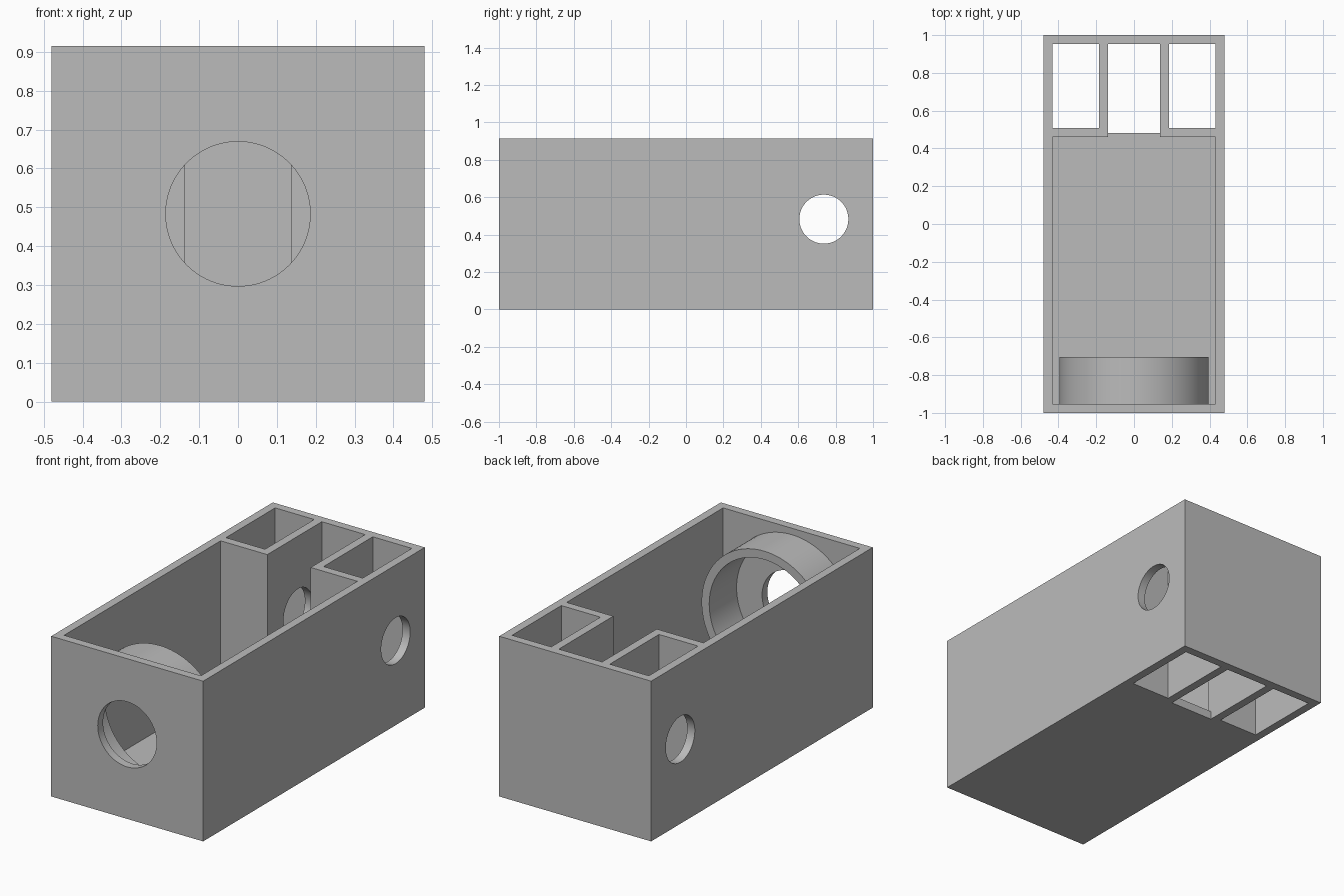
import bpy
from math import pi

cube = bpy.data.objects.get("Cube")
if cube:
    bpy.data.objects.remove(cube, do_unlink=True)

# Overall dimensions
HALF_X, HALF_Y, HEIGHT = 0.48, 1.0, 0.915
WALL = 0.048
HOLE_Z = 0.483
TOP = HEIGHT + 0.1

grey = bpy.data.materials.new("plain grey")
grey.use_nodes = True
COLOUR = (0.5, 0.5, 0.5, 1)
grey.diffuse_color = COLOUR
grey.node_tree.nodes["Principled BSDF"].inputs["Base Color"].default_value = COLOUR


def box(name, x, y, z):
    """Box spanning three (low, high) ranges."""
    spans = (x, y, z)
    bpy.ops.mesh.primitive_cube_add(size=1, location=[sum(s) / 2 for s in spans])
    ob = bpy.context.object
    ob.name = name
    ob.scale = [s[1] - s[0] for s in spans]
    bpy.ops.object.transform_apply(location=True, rotation=True, scale=True)
    ob.data.materials.append(grey)
    return ob


def cylinder(name, radius, depth, centre, rotation):
    bpy.ops.mesh.primitive_cylinder_add(vertices=96, radius=radius, depth=depth,
                                        location=centre, rotation=rotation)
    ob = bpy.context.object
    ob.name = name
    bpy.ops.object.transform_apply(location=True, rotation=True, scale=True)
    ob.data.materials.append(grey)
    return ob


def cut(target, cutter):
    """Subtract the cutter from the target, then discard it."""
    mod = target.modifiers.new("cut", "BOOLEAN")
    mod.operation, mod.solver, mod.object = "DIFFERENCE", "EXACT", cutter
    bpy.context.view_layer.objects.active = target
    bpy.ops.object.modifier_apply(modifier=mod.name)
    bpy.data.objects.remove(cutter, do_unlink=True)


def smooth(ob):
    bpy.ops.object.select_all(action="DESELECT")
    ob.select_set(True)
    bpy.context.view_layer.objects.active = ob
    bpy.ops.object.shade_smooth_by_angle(angle=pi / 6)


inner_x, inner_y = HALF_X - WALL, HALF_Y - WALL
slot_x = 0.137
cell_x = slot_x + WALL
chamber_back = 0.46

# Box body with its main chamber
body = box("box_body", (-HALF_X, HALF_X), (-HALF_Y, HALF_Y), (0, HEIGHT))
cut(body, box("chamber", (-inner_x, inner_x), (-inner_y, chamber_back), (WALL, TOP)))

# Middle slot opens into the chamber, and through the floor further back
cut(body, box("slot", (-slot_x, slot_x), (chamber_back - 0.1, inner_y), (WALL, TOP)))
cut(body, box("slot_floor", (-slot_x, slot_x), (0.483, inner_y), (-0.1, 0.2)))

# Closed cells either side of the slot, open top and bottom
for side in (-1, 1):
    span = sorted((side * cell_x, side * inner_x))
    cut(body, box("cell", span, (chamber_back + WALL, inner_y), (-0.1, TOP)))

# Cross bore through both sides and the partitions
cut(body, cylinder("cross_bore", 0.131, 2, (0, 0.737, HOLE_Z), (0, pi / 2, 0)))

# Round opening in the front wall
cut(body, cylinder("front_bore", 0.186, 0.4, (0, -HALF_Y, HOLE_Z), (pi / 2, 0, 0)))
smooth(body)

# Ring collar standing off the inside of the front wall
front, back = -inner_y - 0.01, -0.705
centre = (0, (front + back) / 2, HOLE_Z)
ring = cylinder("ring_collar", 0.395, back - front, centre, (pi / 2, 0, 0))
cut(ring, cylinder("ring_bore", 0.347, 1, centre, (pi / 2, 0, 0)))
smooth(ring)
